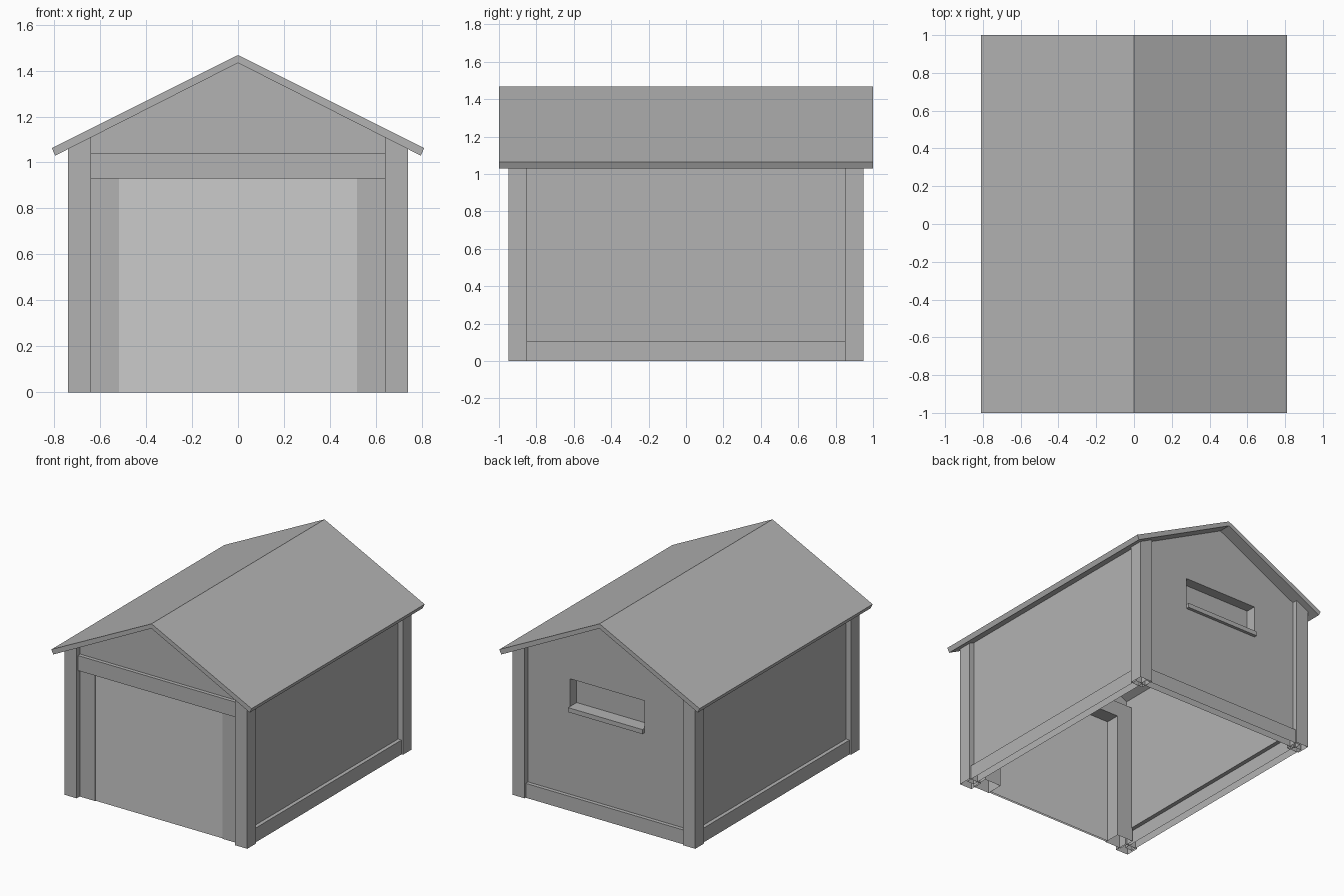
import bpy, bmesh

if "Cube" in bpy.data.objects:
    bpy.data.objects.remove(bpy.data.objects["Cube"])


def material(name, v):
    mat = bpy.data.materials.new(name)
    mat.diffuse_color = (v, v, v, 1)
    mat.use_nodes = True
    mat.node_tree.nodes["Principled BSDF"].inputs["Base Color"].default_value = mat.diffuse_color
    return mat


grey = material("grey", 0.45)
light = material("light_grey", 0.8)


def prism(name, profile, y0, y1, mat=grey):
    """Extrude an (x, z) outline from y0 to y1; faces on the ground stay open."""
    bm = bmesh.new()
    face = bm.faces.new([bm.verts.new((x, y0, z)) for x, z in profile])
    new = bmesh.ops.extrude_face_region(bm, geom=[face])["geom"]
    verts = [v for v in new if isinstance(v, bmesh.types.BMVert)]
    bmesh.ops.translate(bm, verts=verts, vec=(0, y1 - y0, 0))
    bmesh.ops.recalc_face_normals(bm, faces=bm.faces)
    ground = [f for f in bm.faces if all(v.co.z < 0.001 for v in f.verts)]
    bmesh.ops.delete(bm, geom=ground, context="FACES")
    me = bpy.data.meshes.new(name)
    bm.to_mesh(me)
    bm.free()
    me.materials.append(mat)
    ob = bpy.data.objects.new(name, me)
    bpy.context.collection.objects.link(ob)
    return ob


def box(name, x0, x1, y0, y1, z0, z1, mat=grey):
    return prism(name, [(x0, z0), (x1, z0), (x1, z1), (x0, z1)], y0, y1, mat)


def under(x):
    """Height of the roof underside at x."""
    return 1.433 - 0.5 * abs(x)


def upright(name, xa, xb, y0, y1, z0=0.0):
    """Vertical part whose top follows the roof slope."""
    return prism(name, [(xa, z0), (xb, z0), (xb, under(xb)), (xa, under(xa))], y0, y1)


def gable(name, z0, y0, y1, w=0.645):
    """Wall whose top follows both roof slopes."""
    return prism(name, [(-w, z0), (w, z0), (w, under(w)), (0, under(0)), (-w, under(w))], y0, y1)


# Roof
prism("roof", [(-0.81, 1.063), (0, 1.467), (0.81, 1.063),
               (0.795, 1.03), (0, 1.433), (-0.795, 1.03)], -1, 1)

# Corner posts, side walls, side base rails, door piers
for side, s in (("left", -1), ("right", 1)):
    for end, e in (("front", -1), ("back", 1)):
        ya, yb = sorted((e * 0.85, e * 0.95))
        upright(f"{end}_{side}_post", s * 0.64, s * 0.74, ya, yb)
    upright(f"{side}_wall", s * 0.64, s * 0.70, -0.86, 0.86, 0.10)
    xa, xb = sorted((s * 0.67, s * 0.728))
    box(f"{side}_base_rail", xa, xb, -0.89, 0.89, 0, 0.105)
    xa, xb = sorted((s * 0.517, s * 0.65))
    box(f"{side}_door_pier", xa, xb, -0.915, -0.79, 0, 0.93)

# Front gable, lintel and door
gable("front_gable", 0.95, -0.91, -0.84)
box("door_lintel", -0.65, 0.65, -0.937, -0.79, 0.93, 1.04)
box("garage_door", -0.517, 0.517, -0.909, -0.895, 0, 0.93, light)

# Back wall with window recess, pane and sill
wall = gable("back_wall", 0.10, 0.83, 0.91)
cutter = box("window_cutter", -0.3, 0.3, 0.7, 1.0, 0.73, 0.95)
cutter.hide_render = True
cutter.hide_set(True)
mod = wall.modifiers.new("window", "BOOLEAN")
mod.object = cutter
mod.solver = "EXACT"
box("window_pane", -0.305, 0.305, 0.82, 0.835, 0.72, 0.955)
box("window_sill", -0.3, 0.3, 0.835, 0.933, 0.715, 0.748)
box("back_base_rail", -0.68, 0.68, 0.88, 0.938, 0, 0.105)
